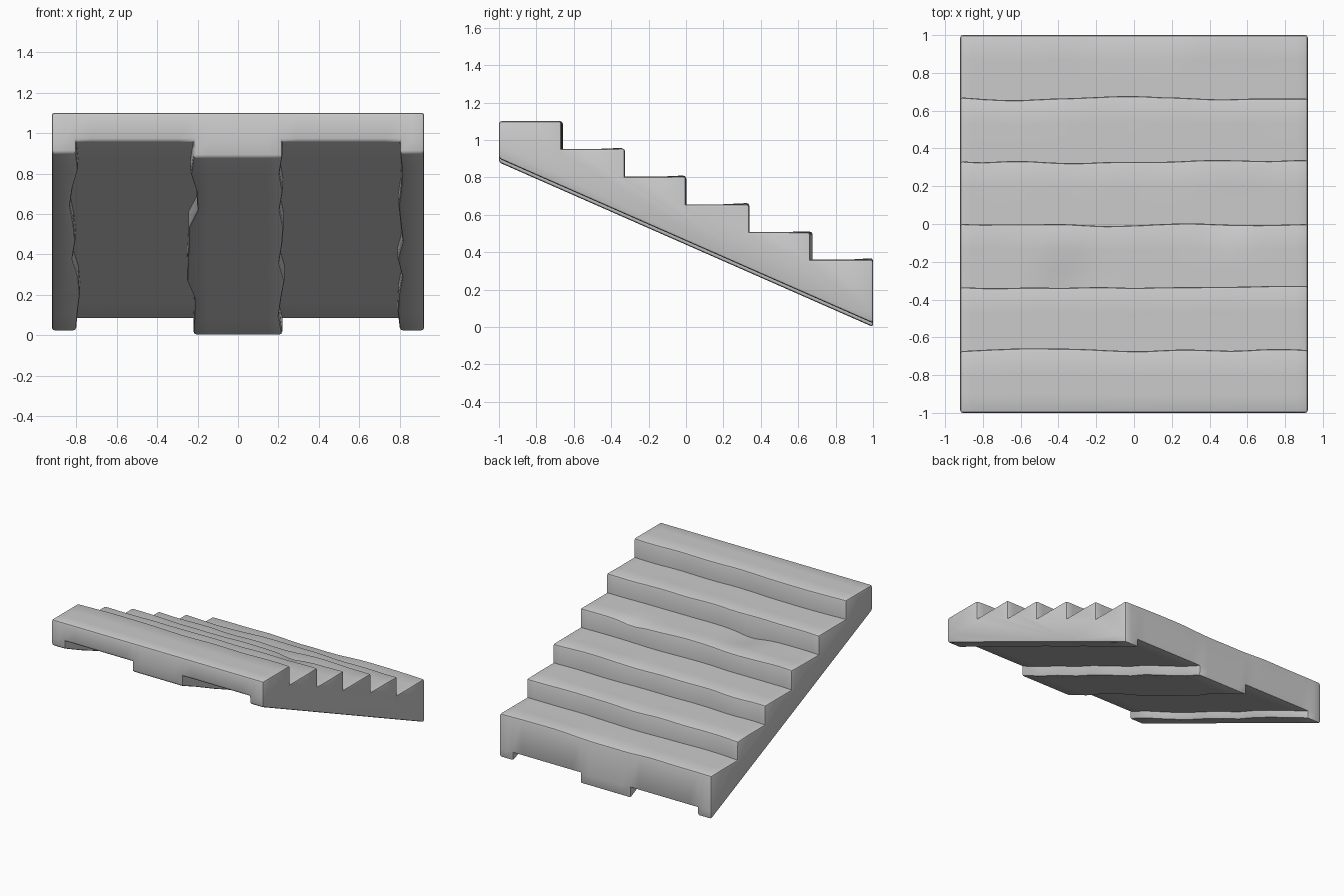
import bpy, bmesh, math
from mathutils import Vector, noise

cube = bpy.data.objects.get("Cube")
if cube:
    bpy.data.objects.remove(cube, do_unlink=True)

STEPS, HALF_W = 6, 0.92
TOP, RISE, GOING = 1.1, 0.148, 1 / 3
SLAB_FRONT, FALL = 0.96, 0.88          # underside height at the front, drop to the back
SIDE_DEPTH, MID_DEPTH = 0.06, 0.08     # how far the stringers hang below the slab
ROWS = 10


def wobble(a, b, size):
    return size * noise.noise(Vector((a * 3.1 + 0.37, b * 5.3 + 0.71, 0.45)))


def dent(x, y, cx, cy, rx, ry, depth):
    return depth * math.exp(-((x - cx) / rx) ** 2 - ((y - cy) / ry) ** 2)


def under_point(x, y, depth, inner):
    """Underside point; the inner stringer edges wander a little sideways."""
    dx = wobble(y, x, 0.06) * (1 - y ** 4) if inner else 0
    return Vector((x + dx, y, SLAB_FRONT - FALL * (y + 1) / 2 - depth))


def ring(x, depth, inner):
    """Closed section of the flight at one x position."""
    pts = []
    for i in range(STEPS):
        z = TOP - RISE * i
        y0, y1 = -1 + GOING * i, -1 + GOING * (i + 1)
        # worn risers, with the outer front and back kept straight
        if i > 0:
            y0 += wobble(x, i, 0.016)
        if i < STEPS - 1:
            y1 += wobble(x, i + 1, 0.016)
        for t in (0, 0.3, 0.6, 1):
            y = y0 + (y1 - y0) * t
            h = z
            if i == 2:
                h -= dent(x, y, -0.34, -0.3, 0.12, 0.1, 0.03)
                h -= dent(x, y, 0.48, 0, 0.1, 0.06, 0.02)
            if 0 < i and t == 1:
                h += wobble(x, i + 8, 0.012)
            pts.append(Vector((x, y, h)))
    pts.append(under_point(x, 1, 0, inner))
    for k in range(ROWS + 1):
        pts.append(under_point(x, 1 - 2 * k / ROWS, depth, inner))
    pts.append(under_point(x, -1, 0, inner))
    return pts


# Strips across the width: side stringer, channel, middle stringer, channel, side stringer
strips = [(-HALF_W, -0.8, SIDE_DEPTH, 2), (-0.8, -0.22, 0, 8), (-0.22, 0.22, MID_DEPTH, 6),
          (0.22, 0.8, 0, 8), (0.8, HALF_W, SIDE_DEPTH, 2)]
bm = bmesh.new()
rings = []
for x0, x1, depth, n in strips:
    for k in range(n + 1):
        x = x0 + (x1 - x0) * k / n
        inner = k in (0, n) and abs(x) < HALF_W - 0.01
        rings.append([bm.verts.new(p) for p in ring(x, depth, inner)])
for a, b in zip(rings, rings[1:]):
    for i in range(len(a)):
        j = (i + 1) % len(a)
        bm.faces.new((a[i], a[j], b[j], b[i]))
bm.faces.new(rings[0])
bm.faces.new(list(reversed(rings[-1])))
bmesh.ops.remove_doubles(bm, verts=bm.verts, dist=0.0005)
bmesh.ops.recalc_face_normals(bm, faces=bm.faces)

# Rounded outer edges, crisp inner corners
edges = [e for e in bm.edges if e.is_manifold and e.is_convex and e.calc_face_angle(0) > 0.6]
bmesh.ops.bevel(bm, geom=edges, offset=0.013, offset_type='OFFSET', segments=2,
                profile=0.5, affect='EDGES', clamp_overlap=True)

mesh = bpy.data.meshes.new("stair_flight")
bm.to_mesh(mesh)
bm.free()
stairs = bpy.data.objects.new("stair_flight", mesh)
bpy.context.collection.objects.link(stairs)

# Plain grey stone
stone = bpy.data.materials.new("grey_stone")
stone.use_nodes = True
colour = (0.6, 0.6, 0.6, 1)
stone.diffuse_color = colour
stone.node_tree.nodes["Principled BSDF"].inputs["Base Color"].default_value = colour
mesh.materials.append(stone)

bpy.ops.object.select_all(action='DESELECT')
stairs.select_set(True)
bpy.context.view_layer.objects.active = stairs
bpy.ops.object.shade_smooth_by_angle(angle=math.radians(40))
